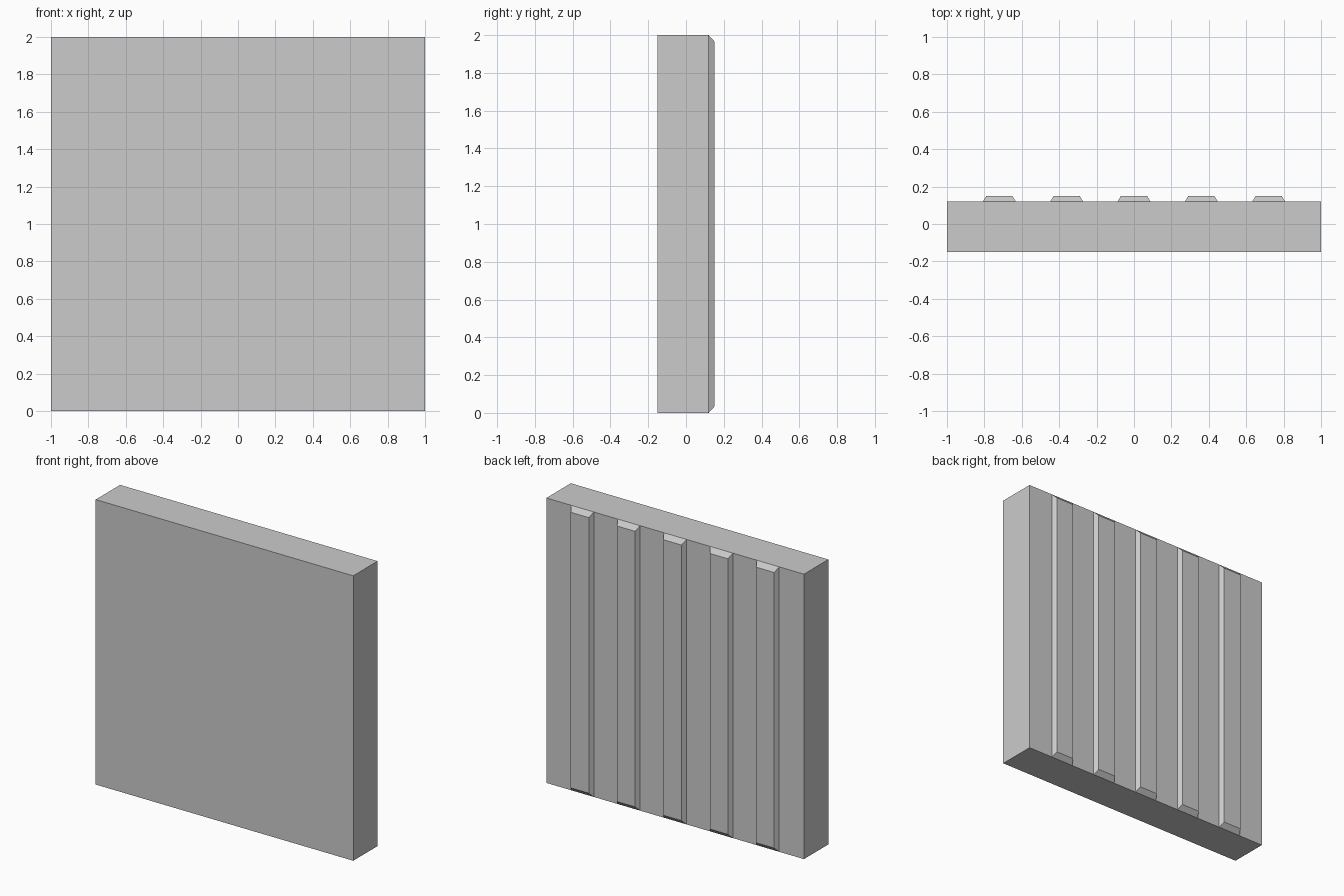
import bpy, bmesh
from mathutils import Vector

if "Cube" in bpy.data.objects:
    bpy.data.objects.remove(bpy.data.objects["Cube"])

W, H = 1.0, 2.0                          # half width, height
Y_FRONT, Y_BACK, Y_RIB = -0.15, 0.12, 0.15
RIB_X, RIB_Z = 0.018, 0.033              # bevel insets of the ribs


def make_object(name, bm):
    bmesh.ops.recalc_face_normals(bm, faces=bm.faces[:])
    mesh = bpy.data.meshes.new(name)
    bm.to_mesh(mesh)
    bm.free()
    obj = bpy.data.objects.new(name, mesh)
    bpy.context.collection.objects.link(obj)
    return obj


def tapered_block(name, cx, half, y0, y1, inset_x=0.0, inset_z=0.0):
    """Full-height block from y0 to y1, narrowed at y1 by the insets."""
    bm = bmesh.new()
    bmesh.ops.create_cube(bm, size=2)
    for v in bm.verts:
        outer = v.co.y > 0
        ix, iz = (inset_x, inset_z) if outer else (0, 0)
        v.co = Vector((cx + v.co.x * (half - ix),
                       y1 if outer else y0,
                       H / 2 + v.co.z * (H / 2 - iz)))
    return make_object(name, bm)


# Main slab
tapered_block("panel", 0, W, Y_FRONT, Y_BACK)

# Five bevelled ribs along the back
for i in range(5):
    tapered_block(f"back_rib_{i + 1}", (i - 2) * 0.36, 0.088,
                  Y_BACK, Y_RIB, RIB_X, RIB_Z)
